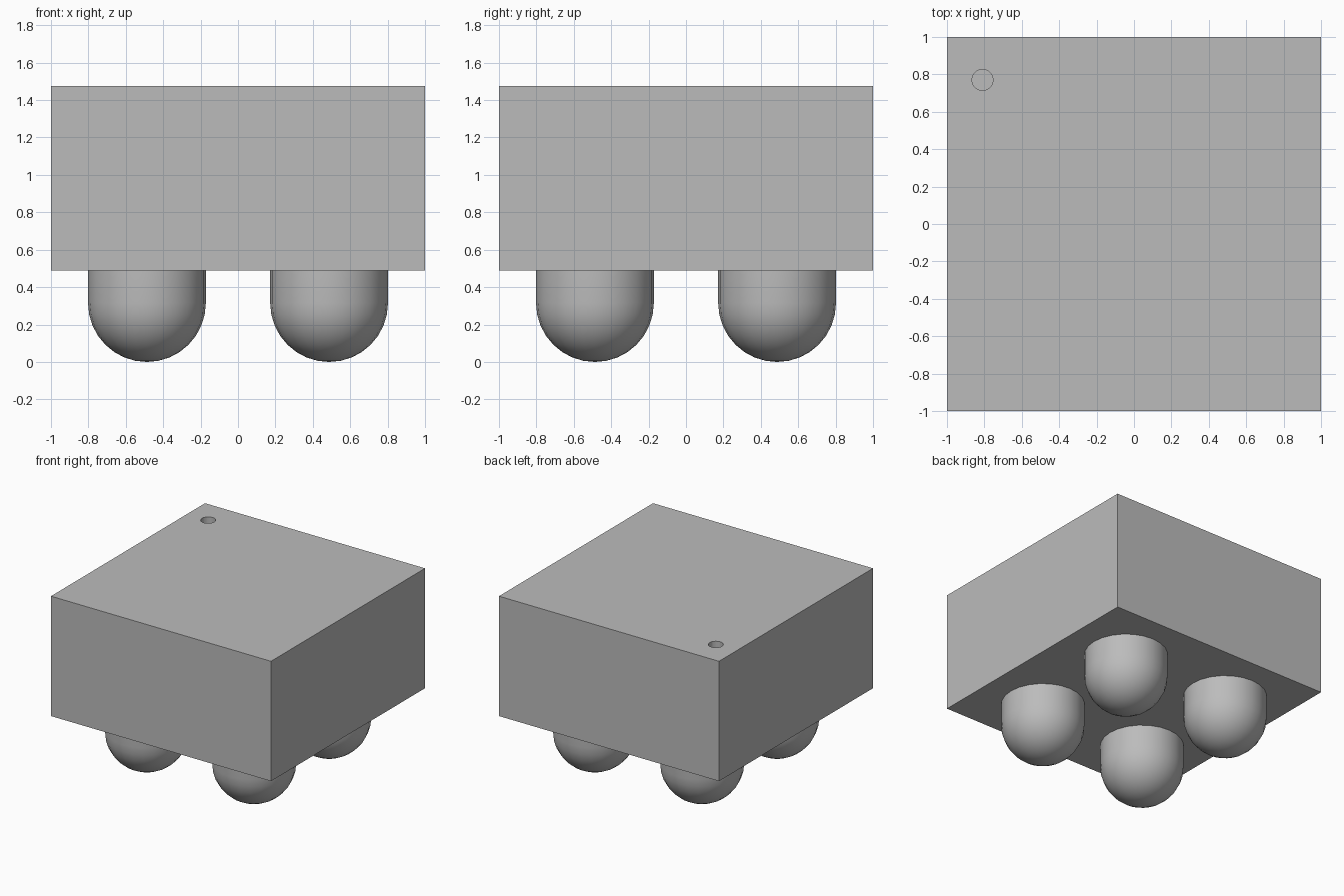
import bpy, bmesh

cube = bpy.data.objects.get("Cube")
if cube:
    bpy.data.objects.remove(cube, do_unlink=True)

BODY_BOTTOM, BODY_TOP = 0.49, 1.475
FOOT_RADIUS, FOOT_OFFSET = 0.315, 0.487

grey = bpy.data.materials.new("plain_grey")
grey.use_nodes = True
colour = (0.5, 0.5, 0.5, 1)
grey.diffuse_color = colour
grey.node_tree.nodes["Principled BSDF"].inputs["Base Color"].default_value = colour


def finish(obj, name):
    obj.name = name
    obj.data.name = name
    obj.data.materials.clear()
    obj.data.materials.append(grey)
    return obj


# Square body
height = BODY_TOP - BODY_BOTTOM
bpy.ops.mesh.primitive_cube_add(size=2, location=(0, 0, BODY_BOTTOM + height / 2))
body = finish(bpy.context.object, "body")
body.scale.z = height / 2
bpy.ops.object.transform_apply(location=True, rotation=False, scale=True)

# Small blind hole in the back right corner of the top
bpy.ops.mesh.primitive_cylinder_add(vertices=32, radius=0.056, depth=0.4,
                                    location=(-0.81, 0.77, BODY_TOP))
cutter = finish(bpy.context.object, "hole_cutter")
cutter.hide_render = True
bpy.context.view_layer.objects.active = body
hole = body.modifiers.new("hole", 'BOOLEAN')
hole.operation = 'DIFFERENCE'
hole.solver = 'EXACT'
hole.object = cutter
bpy.ops.object.modifier_apply(modifier=hole.name)
bpy.data.objects.remove(cutter, do_unlink=True)

# Round-bottomed foot: a half sphere with a straight collar up into the body
bm = bmesh.new()
bmesh.ops.create_uvsphere(bm, u_segments=24, v_segments=16, radius=FOOT_RADIUS)
upper = [v for v in bm.verts if v.co.z > 0.001]
bmesh.ops.delete(bm, geom=upper, context='VERTS')
rim = [e for e in bm.edges if e.is_boundary]
collar = bmesh.ops.extrude_edge_only(bm, edges=rim)["geom"]
for v in collar:
    if isinstance(v, bmesh.types.BMVert):
        v.co.z = BODY_BOTTOM - FOOT_RADIUS + 0.01
bmesh.ops.recalc_face_normals(bm, faces=bm.faces)
if sum(f.normal.z * f.calc_area() for f in bm.faces) > 0:
    bmesh.ops.reverse_faces(bm, faces=bm.faces)
for f in bm.faces:
    f.smooth = True
foot_mesh = bpy.data.meshes.new("foot")
bm.to_mesh(foot_mesh)
bm.free()
foot_mesh.materials.append(grey)

# Four feet
for y_name, y in (("front", -1), ("back", 1)):
    for x_name, x in (("right", -1), ("left", 1)):
        foot = bpy.data.objects.new(f"{y_name}_{x_name}_foot", foot_mesh)
        foot.location = (x * FOOT_OFFSET, y * FOOT_OFFSET, FOOT_RADIUS)
        bpy.context.collection.objects.link(foot)
